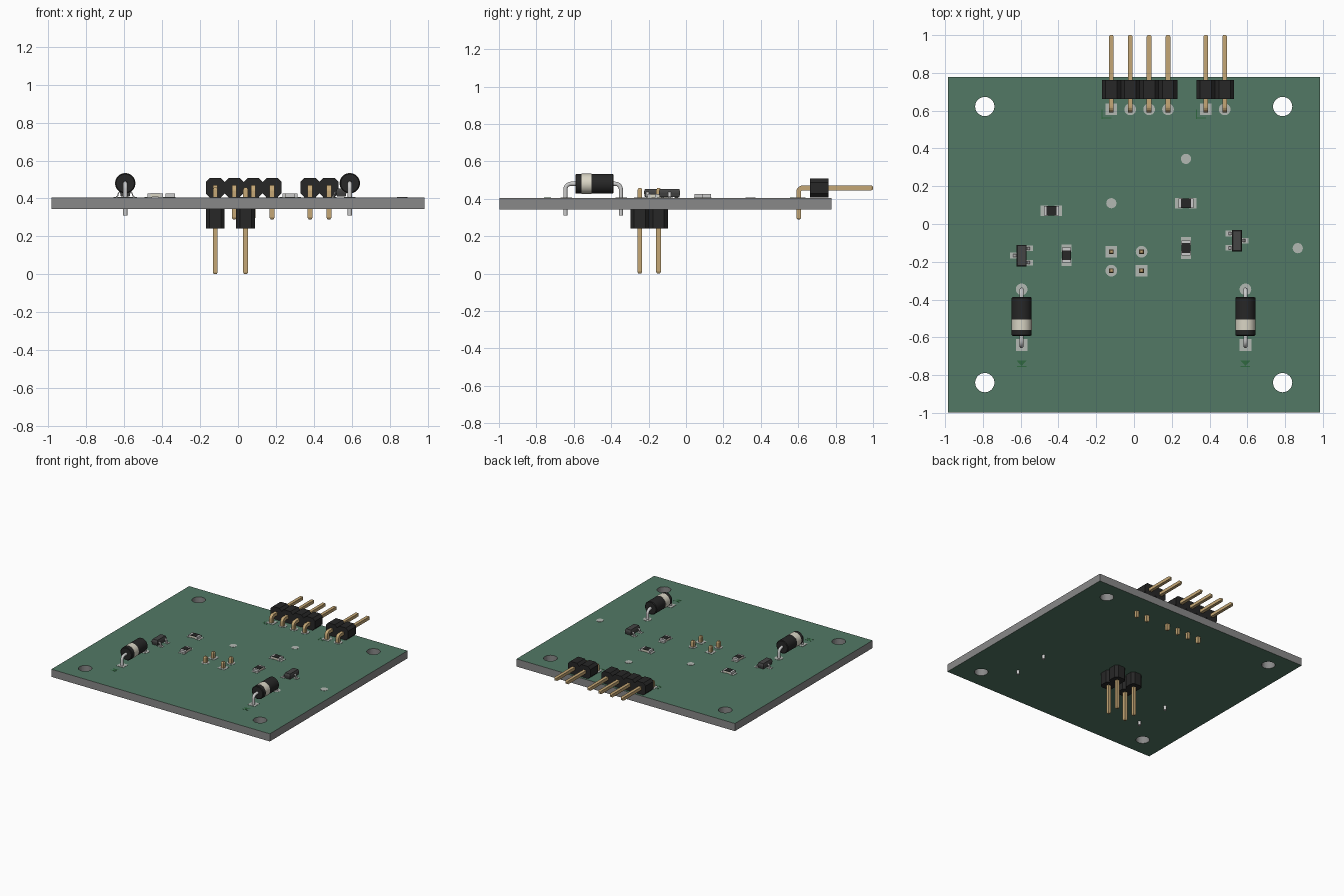
import bpy, bmesh
from math import sin, cos, pi, sqrt
from mathutils import Vector

if "Cube" in bpy.data.objects:
    bpy.data.objects.remove(bpy.data.objects["Cube"])

TOP, BOT = 0.405, 0.343


def material(name, r, g, b):
    m = bpy.data.materials.new(name)
    m.diffuse_color = (r, g, b, 1)
    m.use_nodes = True
    m.node_tree.nodes["Principled BSDF"].inputs["Base Color"].default_value = m.diffuse_color
    return m


GREEN = material("solder_mask", 0.085, 0.19, 0.13)
EDGE = material("board_edge", 0.25, 0.25, 0.25)
SILK = material("silk_mark", 0.03, 0.14, 0.05)
BLACK = material("black_plastic", 0.02, 0.02, 0.02)
CHARCOAL = material("transistor_plastic", 0.06, 0.06, 0.06)
GOLD = material("gold_pin", 0.56, 0.39, 0.18)
TIN = material("tin", 0.55, 0.55, 0.53)
PAD = material("pad", 0.45, 0.48, 0.45)
CREAM = material("cream", 0.7, 0.67, 0.56)


def loft(name, rings, mat, smooth=False):
    """Skin a list of point rings and cap both ends."""
    bm = bmesh.new()
    vs = [[bm.verts.new(p) for p in r] for r in rings]
    n = len(vs[0])
    for a, b in zip(vs, vs[1:]):
        for i in range(n):
            j = (i + 1) % n
            bm.faces.new((a[i], a[j], b[j], b[i]))
    bm.faces.new(vs[0])
    bm.faces.new(vs[-1])
    bmesh.ops.recalc_face_normals(bm, faces=bm.faces)
    me = bpy.data.meshes.new(name)
    bm.to_mesh(me)
    bm.free()
    me.materials.append(mat)
    ob = bpy.data.objects.new(name, me)
    bpy.context.collection.objects.link(ob)
    if smooth:
        bpy.ops.object.select_all(action='DESELECT')
        ob.select_set(True)
        bpy.context.view_layer.objects.active = ob
        bpy.ops.object.shade_smooth_by_angle(angle=pi / 5)
    return ob


def sweep(name, pts, side, halves, n, mat, smooth=False):
    """Sweep an n-gon along pts; halves = (half along side, half across) per point."""
    pts = [Vector(p) for p in pts]
    side = Vector(side)
    k = sqrt(2) if n == 4 else 1
    rings = []
    for i, p in enumerate(pts):
        t = (pts[min(i + 1, len(pts) - 1)] - pts[max(i - 1, 0)]).normalized()
        up = t.cross(side)
        a, b = halves[i]
        rings.append([p + side * (a * k * cos(pi / n + 2 * pi * q / n))
                      + up * (b * k * sin(pi / n + 2 * pi * q / n)) for q in range(n)])
    return loft(name, rings, mat, smooth)


def box(name, x, y, sx, sy, z0, z1, mat):
    ring = [(x - sx / 2, y - sy / 2), (x + sx / 2, y - sy / 2),
            (x + sx / 2, y + sy / 2), (x - sx / 2, y + sy / 2)]
    return loft(name, [[(*p, z) for p in ring] for z in (z0, z1)], mat)


def pad(x, y, square=False, r=0.031, name="pin_pad"):
    if square:
        return box(name, x, y, 2 * r, 2 * r, TOP, TOP + 0.002, PAD)
    c = [(x + r * cos(pi * i / 12), y + r * sin(pi * i / 12)) for i in range(24)]
    return loft(name, [[(*p, z) for p in c] for z in (TOP, TOP + 0.002)], PAD)


def octagon(u, v, h=0.05, c=0.02):
    d = h - c
    return [(u + a, v + b) for a, b in ((h, -d), (h, d), (d, h), (-d, h),
                                        (-h, d), (-h, -d), (-d, -h), (d, -h))]


def arc(y, z, r, a0, a1, steps=5):
    return [(y + r * cos(a0 + (a1 - a0) * i / steps), z + r * sin(a0 + (a1 - a0) * i / steps))
            for i in range(steps + 1)]


# board: filled 2D curve with mounting holes
cu = bpy.data.curves.new("board_outline", 'CURVE')
cu.dimensions, cu.fill_mode, cu.extrude = '2D', 'BOTH', (TOP - BOT) / 2
loops = [[(-0.985, -0.997), (0.985, -0.997), (0.985, 0.777), (-0.985, 0.777)]]
for hx in (-0.79, 0.787):
    for hy in (0.622, -0.84):
        loops.append([(hx + 0.051 * cos(pi * i / 16), hy + 0.051 * sin(pi * i / 16)) for i in range(32)])
for lp in loops:
    sp = cu.splines.new('POLY')
    sp.points.add(len(lp) - 1)
    for p, (x, y) in zip(sp.points, lp):
        p.co = (x, y, 0, 1)
    sp.use_cyclic_u = True
tmp = bpy.data.objects.new("board_outline", cu)
bpy.context.collection.objects.link(tmp)
bpy.context.view_layer.update()
me = bpy.data.meshes.new_from_object(tmp.evaluated_get(bpy.context.evaluated_depsgraph_get()))
bpy.data.objects.remove(tmp)
me.materials.clear()
me.materials.append(GREEN)
me.materials.append(EDGE)
for f in me.polygons:
    f.material_index = 0 if abs(f.normal.z) > 0.5 else 1
    f.use_smooth = False
board = bpy.data.objects.new("circuit_board", me)
board.location.z = (TOP + BOT) / 2
bpy.context.collection.objects.link(board)

# vias / test points
for x, y in ((0.275, 0.345), (-0.12, 0.11), (0.867, -0.128)):
    pad(x, y, r=0.027, name="test_pad")

# right-angle edge headers
W = 0.0126
for first, count in ((-0.12, 4), (0.38, 2)):
    for i in range(count):
        x = first + 0.1 * i
        prof = octagon(x, 0.457)
        loft("edge_header_block", [[(u, y, v) for u, v in prof] for y in (0.662, 0.762)], BLACK)
        path = [(0.603, 0.29), (0.603, 0.298)] + arc(0.623, 0.438, 0.02, pi, pi / 2) + [(0.992, 0.458), (1.0, 0.458)]
        hv = [(W, W)] * len(path)
        hv[0] = hv[-1] = (W * 0.6, W * 0.6)
        sweep("edge_header_pin", [(x, *p) for p in path], (1, 0, 0), hv, 4, GOLD)
        pad(x, 0.607, i == 0)
    # pin-one corner mark
    box("header_mark", first - 0.05, 0.582, 0.005, 0.05, TOP, TOP + 0.001, SILK)
    box("header_mark", first - 0.025, 0.56, 0.05, 0.005, TOP, TOP + 0.001, SILK)

# downward headers under the board
for x, sq in ((-0.12, -0.147), (0.04, -0.247)):
    for y in (-0.147, -0.247):
        loft("bottom_header_block", [[(u, v, z) for u, v in octagon(x, y)] for z in (0.241, BOT)], BLACK)
        sweep("bottom_header_pin", [(x, y, z) for z in (0, 0.01, 0.447, 0.457)], (1, 0, 0),
              [(W * 0.6, W * 0.6), (W, W), (W, W), (W * 0.6, W * 0.6)], 4, GOLD)
        pad(x, y, y == sq)

# axial diodes
R, ZC = 0.053, 0.48
for x in (-0.595, 0.59):
    sweep("diode_body", [(x, y, ZC) for y in (-0.592, -0.588, -0.391, -0.387)], (1, 0, 0),
          [(R - 0.005,) * 2, (R, R), (R, R), (R - 0.005,) * 2], 32, BLACK, True)
    sweep("diode_band", [(x, y, ZC) for y in (-0.56, -0.505)], (1, 0, 0), [(R + 0.001,) * 2] * 2, 32, CREAM, True)
    path = [(-0.645, 0.31)] + arc(-0.615, ZC - 0.03, 0.03, pi, pi / 2) \
        + arc(-0.378, ZC - 0.03, 0.03, pi / 2, 0) + [(-0.348, 0.31)]
    sweep("diode_lead", [(x, *p) for p in path], (1, 0, 0), [(0.0115,) * 2] * len(path), 12, TIN, True)
    pad(x, -0.641, True)
    pad(x, -0.346)
    # polarity arrow
    tri = [(x - 0.027, -0.722), (x + 0.027, -0.722), (x, -0.752)]
    loft("diode_arrow_mark", [[(*p, z) for p in tri] for z in (TOP, TOP + 0.001)], SILK)
    box("diode_arrow_mark", x, -0.755, 0.05, 0.006, TOP, TOP + 0.001, SILK)

# chip resistors
for x, y, vert in ((-0.437, 0.07, 0), (0.275, 0.11, 0), (-0.357, -0.165, 1), (0.275, -0.127, 1)):
    def part(name, off, length, width, z0, z1, mat):
        if vert:
            box(name, x, y + off, width, length, z0, z1, mat)
        else:
            box(name, x + off, y, length, width, z0, z1, mat)
    part("resistor_core", 0, 0.052, 0.049, TOP + 0.002, TOP + 0.018, CREAM)
    part("resistor_coat", 0, 0.052, 0.049, TOP + 0.018, TOP + 0.0205, BLACK)
    for s in (-1, 1):
        part("resistor_terminal", s * 0.033, 0.014, 0.049, TOP + 0.002, TOP + 0.02, TIN)
        part("resistor_pad", s * 0.037, 0.04, 0.054, TOP, TOP + 0.002, PAD)

# three-leg surface-mount transistors
for x, y, s in ((-0.595, -0.167, 1), (0.545, -0.088, -1)):
    rings = []
    for z, k in ((0.41, 0.004), (0.43, 0), (0.438, 0), (0.453, 0.005)):
        a, b = 0.027 - k, 0.057 - k
        rings.append([(x - a, y - b, z), (x + a, y - b, z), (x + a, y + b, z), (x - a, y + b, z)])
    loft("transistor_body", rings, CHARCOAL)
    for d, off in ((-s, 0), (s, 0.038), (s, -0.038)):
        leg = [(0.02, 0.433), (0.03, 0.433), (0.036, 0.428), (0.04, 0.414), (0.044, 0.41), (0.05, 0.41)]
        sweep("transistor_leg", [(x + d * u, y + off, z) for u, z in leg], (0, 1, 0),
              [(0.008, 0.003)] * len(leg), 4, TIN)
        box("transistor_pad", x + d * 0.043, y + off, 0.036, 0.03, TOP, TOP + 0.002, PAD)
